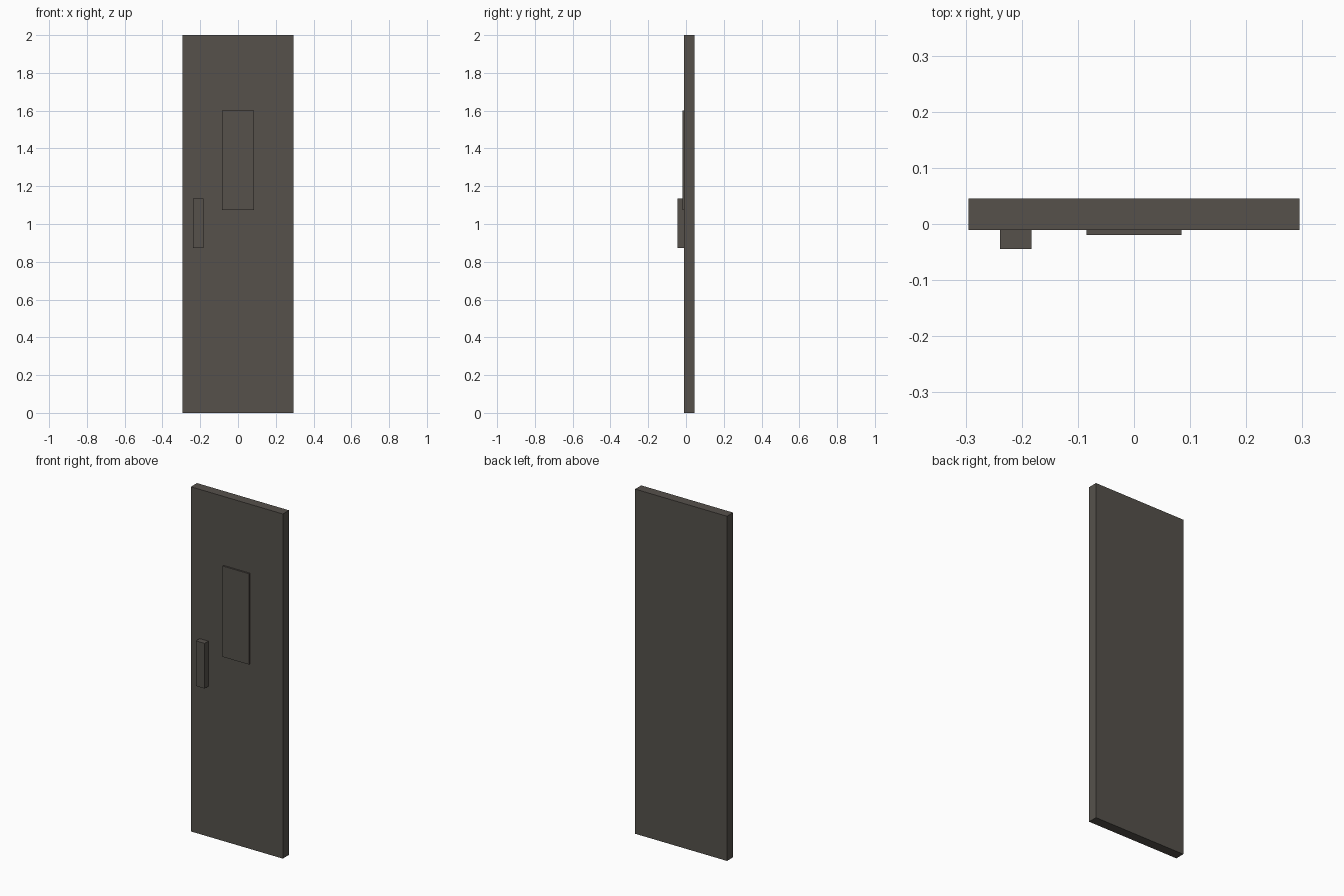
import bpy
import bmesh
from mathutils import Vector

if "Cube" in bpy.data.objects:
    bpy.data.objects.remove(bpy.data.objects["Cube"])

# One dark warm grey for the whole door
grey = bpy.data.materials.new("dark_warm_grey")
grey.diffuse_color = (0.092, 0.083, 0.071, 1.0)
grey.use_nodes = True
grey.node_tree.nodes["Principled BSDF"].inputs["Base Color"].default_value = grey.diffuse_color


def box(name, lo, hi):
    """Axis-aligned box between two corners."""
    lo, hi = Vector(lo), Vector(hi)
    bm = bmesh.new()
    bmesh.ops.create_cube(bm, size=1.0)
    bmesh.ops.scale(bm, vec=hi - lo, verts=bm.verts)
    mesh = bpy.data.meshes.new(name)
    bm.to_mesh(mesh)
    bm.free()
    mesh.materials.append(grey)
    obj = bpy.data.objects.new(name, mesh)
    obj.location = (lo + hi) / 2
    bpy.context.collection.objects.link(obj)
    return obj


FRONT = -0.0105  # front face of the door slab

# Door slab
box("door_slab", (-0.295, FRONT, 0.0), (0.295, 0.0455, 2.0))
# Thin raised panel on the front
box("raised_panel", (-0.085, -0.0198, 1.073), (0.085, FRONT, 1.60))
# Upright handle block
box("handle", (-0.239, -0.0445, 0.872), (-0.183, FRONT, 1.134))
